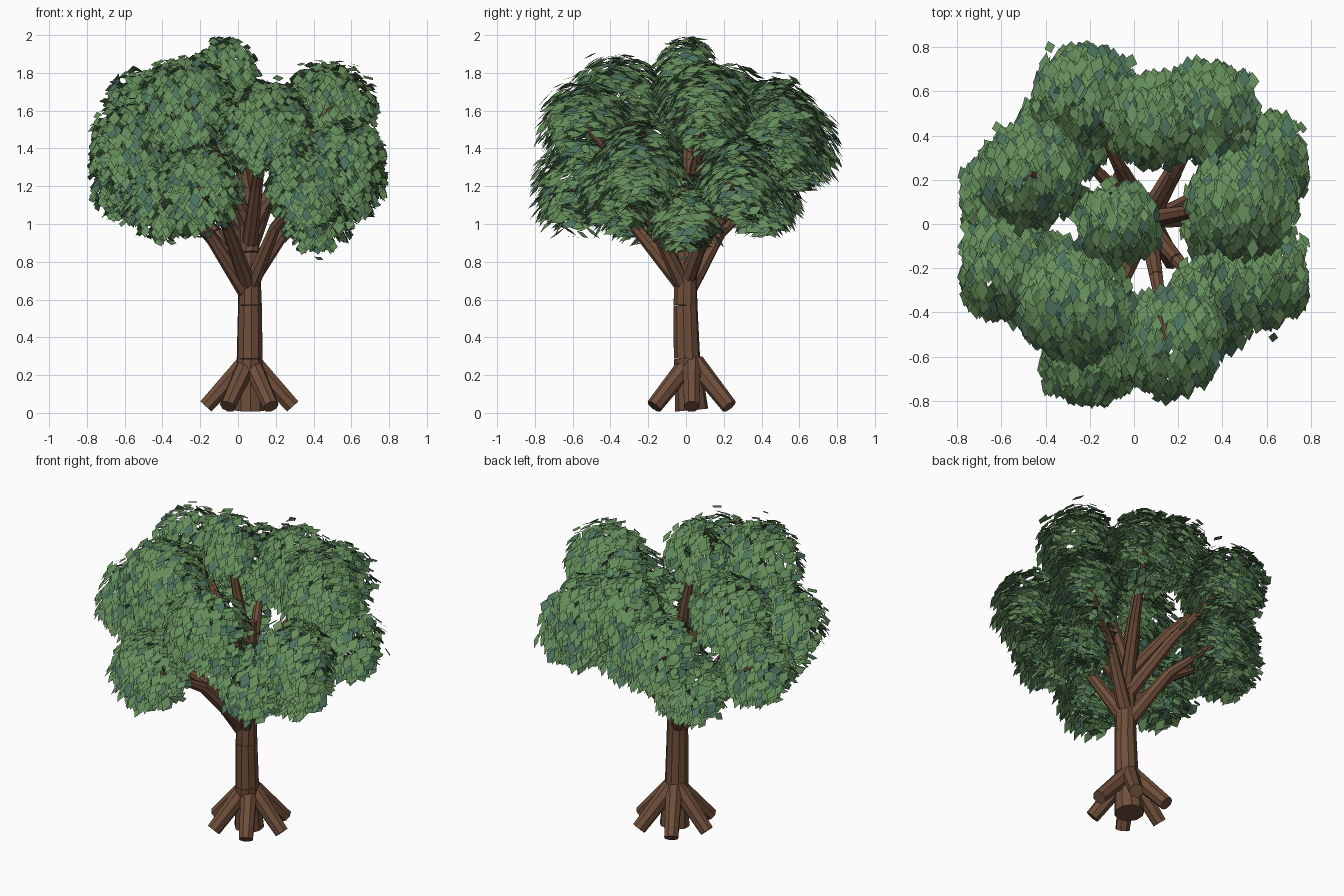
import bpy, math, random
from mathutils import Vector

if "Cube" in bpy.data.objects:
    bpy.data.objects.remove(bpy.data.objects["Cube"])

random.seed(7)


def material(name, rgb):
    m = bpy.data.materials.new(name)
    m.diffuse_color = (*rgb, 1)
    m.use_nodes = True
    m.node_tree.nodes["Principled BSDF"].inputs["Base Color"].default_value = m.diffuse_color
    return m


bark = material("brown bark", (0.16, 0.078, 0.044))
leaf_green = material("leaf green", (0.13, 0.268, 0.104))
leaf_teal = material("dark teal leaf", (0.072, 0.168, 0.112))


def mesh_object(name, verts, faces, mats):
    me = bpy.data.meshes.new(name)
    me.from_pydata(verts, [], faces)
    for m in mats:
        me.materials.append(m)
    ob = bpy.data.objects.new(name, me)
    bpy.context.collection.objects.link(ob)
    return ob


def limb(name, points, radii, sides=8):
    """Chain of straight tapered flat-sided cylinders."""
    verts, faces = [], []
    for a, b, ra, rb in zip(points, points[1:], radii, radii[1:]):
        a, b = Vector(a), Vector(b)
        q = (b - a).to_track_quat('Z', 'Y')
        base = len(verts)
        for p, r in ((a, ra), (b, rb)):
            for i in range(sides):
                t = 2 * math.pi * (i + 0.5) / sides
                verts.append(p + q @ Vector((r * math.cos(t), r * math.sin(t), 0)))
        for i in range(sides):
            j = (i + 1) % sides
            faces.append((base + i, base + j, base + sides + j, base + sides + i))
        faces.append(tuple(base + i for i in reversed(range(sides))))
        faces.append(tuple(base + sides + i for i in range(sides)))
    return mesh_object(name, verts, faces, [bark])


# Trunk: stacked sections, narrowing into the crown
limb("trunk", [(0.06, 0.03, 0.015), (0.062, 0.005, 0.29), (0.063, -0.003, 0.57),
               (0.06, 0.0, 0.85), (0.05, 0.03, 1.12), (0.05, 0.06, 1.32)],
     [0.088, 0.07, 0.064, 0.056, 0.05, 0.036], 10)

# Six splayed roots
for k in range(6):
    a = math.radians(60 * k)
    d = Vector((math.cos(a), math.sin(a), 0))
    c = Vector((0.06, 0.03, 0))
    limb("root_%d" % (k + 1),
         [c + d * 0.02 + Vector((0, 0, 0.265)), c + d * 0.23 + Vector((0, 0, 0.034))],
         [0.052, 0.043])

# Leaf clusters: centre x, y, z and radius
clusters = [
    (-0.07, 0.00, 1.80, 0.17), (-0.22, 0.58, 1.41, 0.22), (0.10, 0.47, 1.56, 0.20),
    (0.33, 0.50, 1.48, 0.22), (0.49, 0.10, 1.62, 0.23), (0.57, 0.28, 1.24, 0.21),
    (0.57, -0.24, 1.32, 0.22), (0.42, 0.00, 1.06, 0.19), (0.36, -0.36, 1.18, 0.20),
    (0.15, -0.53, 1.51, 0.23), (-0.20, -0.60, 1.19, 0.21), (-0.27, -0.36, 1.64, 0.24),
    (-0.58, -0.20, 1.40, 0.22), (-0.47, 0.23, 1.60, 0.22), (-0.58, 0.12, 1.24, 0.21),
    (-0.32, 0.40, 1.15, 0.20), (-0.40, -0.26, 1.13, 0.20),
]
unbranched = (3, 7, 8, 13)   # these share a neighbour's branch

for n, (x, y, z, r) in enumerate(clusters, 1):
    # Branch: rises steeply from the trunk, then bends out to the cluster
    end = Vector((x, y, z))
    if n not in unbranched:
        z0 = min(0.72 * z - 0.2, 1.05)
        start = Vector((0.06, 0.02 if z0 > 0.9 else 0, z0))
        mid = start.lerp(end, 0.45) + Vector((0, 0, 0.09 if z < 1.3 else 0.04))
        limb("branch_%d" % n, [start, mid, end], [0.046, 0.032, 0.014])

    # Diamond leaves draped over the cluster like shingles
    verts, faces, mats = [], [], []
    for _ in range(int(500 * (r / 0.2) ** 2)):
        s = Vector([random.gauss(0, 1) for _ in range(3)]).normalized()
        p = end + s * r * random.choice((0.78, 0.9, 1.0, 1.05)) * random.uniform(0.94, 1.06)
        if random.random() < 0.05:          # a few loose outer leaves
            p += s * 0.035
        if abs(p.x) > 0.775 or abs(p.y) > 0.81 or p.z > 1.985:
            continue
        nrm = Vector((0.6 * s.x + random.gauss(0, 0.2),
                      0.9 * s.y + random.gauss(0, 0.18),
                      0.66 + 0.3 * s.z)).normalized()
        long = nrm.cross(Vector((1, random.gauss(0, 0.2), 0))).normalized()
        wide = long.cross(nrm)
        k = random.uniform(0.8, 1.2)
        L, W = long * 0.048 * k, wide * 0.027 * k
        b = len(verts)
        verts += [p + L, p + W, p - L, p - W]
        quad = (b, b + 3, b + 2, b + 1)
        # keep the upper side as the front of each leaf
        if (verts[b + 3] - verts[b]).cross(verts[b + 2] - verts[b]).dot(nrm) < 0:
            quad = quad[::-1]
        faces.append(quad)
        mats.append(1 if random.random() < 0.17 else 0)
    ob = mesh_object("leaf_cluster_%d" % n, verts, faces, [leaf_green, leaf_teal])
    ob.data.polygons.foreach_set("material_index", mats)
